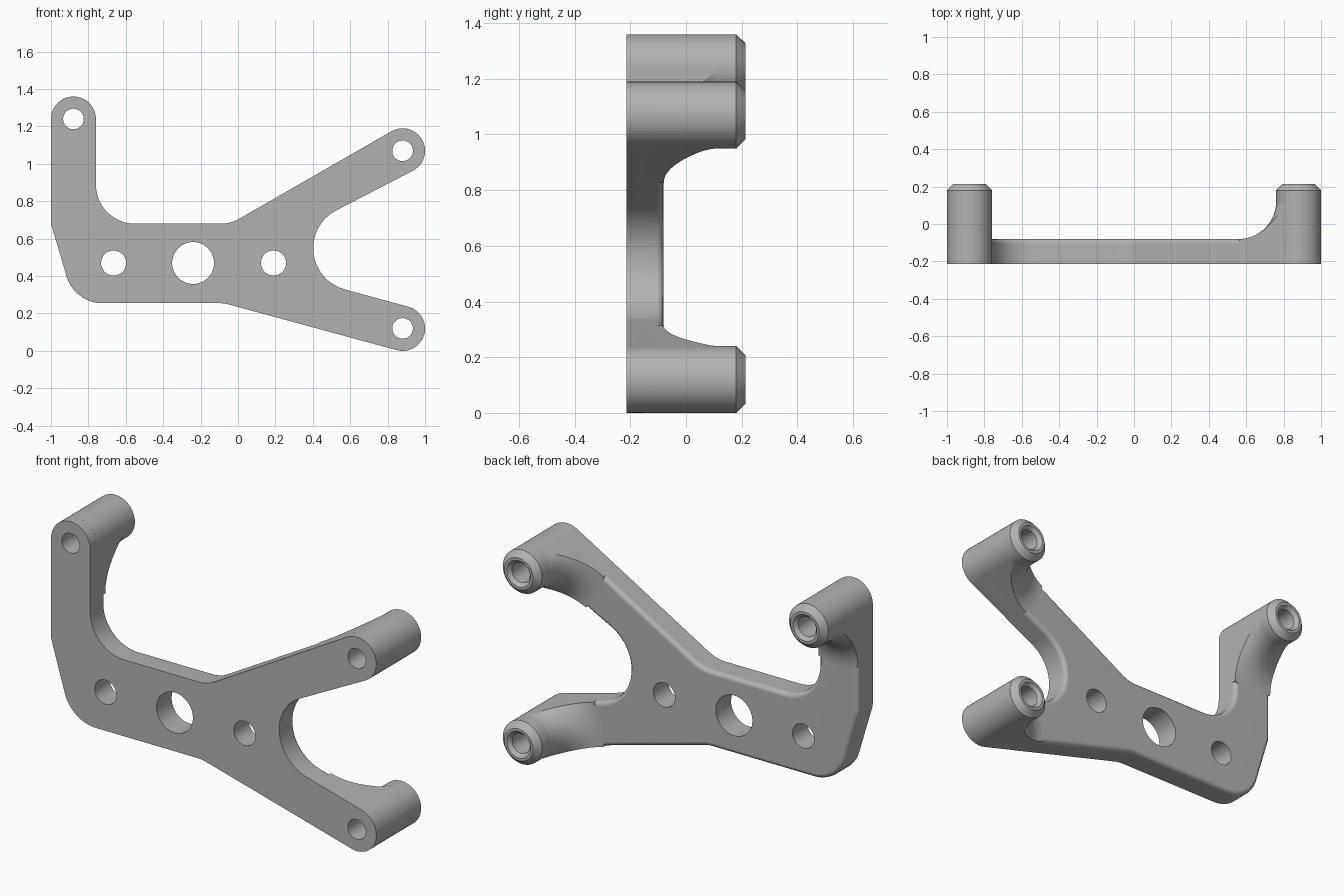
import bpy, bmesh
from math import sin, cos, tan, pi, atan2, radians
from mathutils import Vector

cube = bpy.data.objects.get("Cube")
if cube:
    bpy.data.objects.remove(cube, do_unlink=True)

grey = bpy.data.materials.new("satin_grey")
grey.use_nodes = True
grey.diffuse_color = (0.45, 0.45, 0.45, 1)
grey.node_tree.nodes["Principled BSDF"].inputs["Base Color"].default_value = grey.diffuse_color

FRONT, BACK, END = -0.213, -0.08, 0.213   # plate front, plate back, boss end
BOSS_R, BORE_R, FILLET_R = 0.12, 0.055, 0.2
BOSSES = {"upper_right": (-0.88, 1.24), "upper_left": (0.88, 1.07), "lower_left": (0.88, 0.12)}


def make_object(name, bm):
    bmesh.ops.recalc_face_normals(bm, faces=bm.faces)
    mesh = bpy.data.meshes.new(name)
    bm.to_mesh(mesh)
    bm.free()
    mesh.materials.append(grey)
    obj = bpy.data.objects.new(name, mesh)
    bpy.context.collection.objects.link(obj)
    return obj


def arc(centre, radius, start, sweep, steps=24):
    return [(centre[0] + radius * cos(start + sweep * i / steps),
             centre[1] + radius * sin(start + sweep * i / steps), 0) for i in range(steps + 1)]


def boss_arc(key, start, end):
    return arc(BOSSES[key], BOSS_R, radians(start), radians(end - start))


def round_corners(points):
    """Replace each (x, z, radius) corner by a tangent arc."""
    result = []
    for i, (x, z, r) in enumerate(points):
        if not r:
            result.append((x, z))
            continue
        p = Vector((x, z))
        u = (Vector(points[i - 1][:2]) - p).normalized()
        v = (Vector(points[(i + 1) % len(points)][:2]) - p).normalized()
        half = u.angle(v) / 2
        c = p + (u + v).normalized() * r / sin(half)
        a, b = p + u * r / tan(half) - c, p + v * r / tan(half) - c
        start = atan2(a.y, a.x)
        sweep = (atan2(b.y, b.x) - start + pi) % (2 * pi) - pi
        result += [q[:2] for q in arc(c, r, start, sweep, 16)]
    return result


def prism(name, outline, y0, y1, rim=0):
    """Extrude an outline along y, optionally rounding the back rim."""
    bm = bmesh.new()
    face = bm.faces.new([bm.verts.new((x, y0, z)) for x, z in outline])
    geom = bmesh.ops.extrude_face_region(bm, geom=[face])["geom"]
    moved = [g for g in geom if isinstance(g, bmesh.types.BMVert)]
    bmesh.ops.translate(bm, verts=moved, vec=(0, y1 - y0, 0))
    bmesh.ops.recalc_face_normals(bm, faces=bm.faces)
    if rim:
        edges = [e for e in bm.edges if all(abs(v.co.y - y1) < 1e-5 for v in e.verts)]
        bmesh.ops.bevel(bm, geom=edges, offset=rim, segments=3, profile=0.5,
                        affect='EDGES', clamp_overlap=False)
    return make_object(name, bm)


def lathe(name, centre, profile, steps=64):
    """Spin a closed (radius, y) profile around an axis along y."""
    bm = bmesh.new()
    rings = [[bm.verts.new((centre[0] + r * cos(2 * pi * i / steps), y,
                            centre[1] + r * sin(2 * pi * i / steps))) for r, y in profile]
             for i in range(steps)]
    n = len(profile)
    for i in range(steps):
        a, b = rings[i], rings[(i + 1) % steps]
        for j in range(n):
            k = (j + 1) % n
            bm.faces.new((a[j], a[k], b[k], b[j]))
    return make_object(name, bm)


def boolean(obj, cutter, operation):
    cutter.hide_render = True
    mod = obj.modifiers.new("cut", 'BOOLEAN')
    mod.operation, mod.solver, mod.object = operation, 'EXACT', cutter
    graph = bpy.context.evaluated_depsgraph_get()
    graph.update()
    mesh = bpy.data.meshes.new_from_object(obj.evaluated_get(graph))
    obj.modifiers.clear()
    obj.data = mesh
    bpy.data.objects.remove(cutter, do_unlink=True)


# Three-armed outline, counter-clockwise from the lower corner
outline = round_corners(
    [(-0.874, 0.255, 0.2), (-0.074, 0.255, 0.2)]
    + boss_arc("lower_left", 255, 435)
    + [(0.006, 0.483, 0.228)]
    + boss_arc("upper_left", -62.5, 120)
    + [(-0.04, 0.68, 0.2), (-0.76, 0.68, 0.21)]
    + boss_arc("upper_right", 0, 180)
    + [(-1, 0.68, 0.1)])

# Flat plate with its bolt holes and bores
plate = prism("bracket_plate", outline, FRONT, BACK, rim=0.025)
holes = [((-0.665, 0.47), 0.067), ((-0.24, 0.47), 0.112), ((0.19, 0.47), 0.067)]
holes += [(c, BORE_R) for c in BOSSES.values()]
for centre, radius in holes:
    circle = [p[:2] for p in arc(centre, radius, 0, 2 * pi, 64)[:-1]]
    boolean(plate, prism("hole_cutter", circle, -0.4, 0.4), 'DIFFERENCE')
parts = [plate]

# Hollow bosses with chamfered ends, and curved gussets running into the arms
mid = FRONT + 0.06
boss_profile = [(BORE_R, mid), (BOSS_R, mid), (BOSS_R, 0.18), (0.088, END),
                (0.073, END), (BORE_R, END - 0.02)]
rise = [radians(90 * i / 16) for i in range(16)]
gusset_profile = [(0.08, mid), (BOSS_R + FILLET_R, mid)]
gusset_profile += [(BOSS_R + FILLET_R * (1 - sin(a)), BACK + FILLET_R * (1 - cos(a))) for a in rise]
gusset_profile += [(BOSS_R - 0.004, BACK + FILLET_R), (0.08, BACK + FILLET_R)]

for side, centre in BOSSES.items():
    parts.append(lathe(side + "_boss", centre, boss_profile))
    gusset = lathe(side + "_gusset", centre, gusset_profile)
    boolean(gusset, prism("arm_limit", outline, -0.4, 0.4), 'INTERSECT')
    parts.append(gusset)

# Smooth curved walls, keep crisp edges
bpy.ops.object.select_all(action='DESELECT')
for part in parts:
    part.select_set(True)
bpy.context.view_layer.objects.active = plate
bpy.ops.object.shade_smooth_by_angle(angle=radians(32))
for part in parts:
    weighted = part.modifiers.new("clean_normals", 'WEIGHTED_NORMAL')
    weighted.keep_sharp = True
